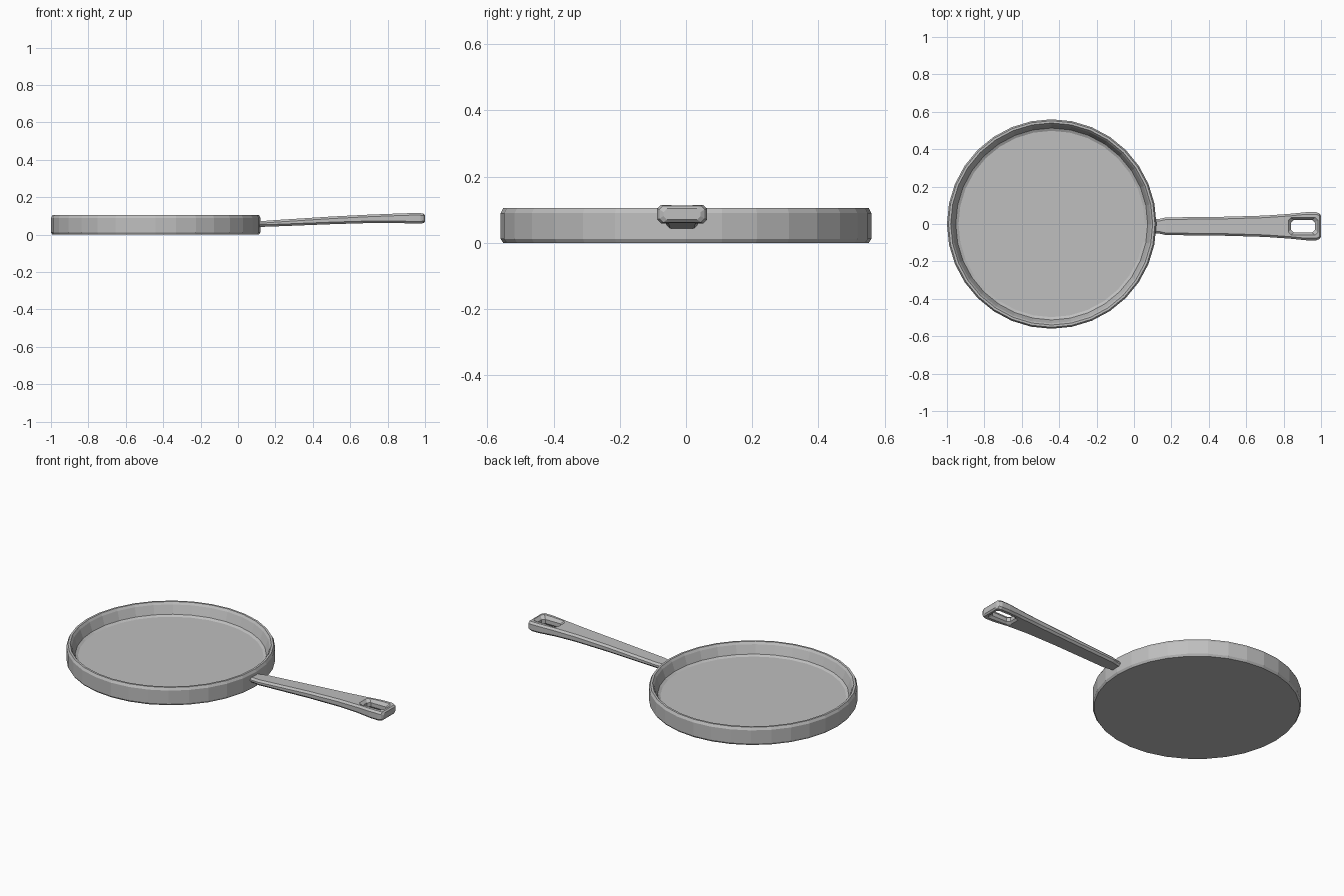
import bpy
import bmesh
from math import cos, sin, pi

cube = bpy.data.objects.get("Cube")
if cube:
    bpy.data.objects.remove(cube, do_unlink=True)

metal = bpy.data.materials.new("grey metal")
metal.use_nodes = True
colour = (0.52, 0.52, 0.52, 1)
metal.diffuse_color = colour
metal.node_tree.nodes["Principled BSDF"].inputs["Base Color"].default_value = colour


def loft(name, rings):
    """Skin a list of matching rings and cap both ends."""
    bm = bmesh.new()
    rows = [[bm.verts.new(p) for p in ring] for ring in rings]
    n = len(rows[0])
    for a, b in zip(rows, rows[1:]):
        for i in range(n):
            j = (i + 1) % n
            bm.faces.new((a[i], a[j], b[j], b[i]))
    bm.faces.new(rows[0])
    bm.faces.new(rows[-1])
    bmesh.ops.recalc_face_normals(bm, faces=bm.faces)
    mesh = bpy.data.meshes.new(name)
    bm.to_mesh(mesh)
    bm.free()
    mesh.materials.append(metal)
    obj = bpy.data.objects.new(name, mesh)
    bpy.context.collection.objects.link(obj)
    return obj


def chamfered(a, b, c):
    """Rectangle of half sizes a, b with corners cut by c."""
    return [(a, c - b), (a, b - c), (a - c, b), (c - a, b),
            (-a, b - c), (-a, c - b), (c - a, -b), (a - c, -b)]


# Pan body: underside, outer wall, rim, sloped inner wall, floor
SIDES = 32
profile = [(0.552, 0), (0.56, 0.012), (0.56, 0.09), (0.552, 0.105),
           (0.54, 0.105), (0.531, 0.092), (0.513, 0.042), (0.498, 0.034)]
loft("pan_body", [[(-0.44 + r * cos(2 * pi * i / SIDES),
                    r * sin(2 * pi * i / SIDES), z) for i in range(SIDES)]
                  for r, z in profile])

# Handle: stations of x, half width, bottom z, top z
MID_Y = -0.012
stations = [(0.105, 0.038, 0.042, 0.072), (0.135, 0.039, 0.042, 0.073),
            (0.17, 0.047, 0.043, 0.076), (0.5, 0.051, 0.056, 0.097),
            (0.7, 0.057, 0.062, 0.107), (0.83, 0.066, 0.063, 0.112),
            (0.92, 0.075, 0.06, 0.115), (0.975, 0.075, 0.059, 0.115),
            (0.992, 0.068, 0.062, 0.112), (1.0, 0.056, 0.07, 0.104)]
handle = loft("handle", [
    [(x, MID_Y + y, (low + top) / 2 + z)
     for y, z in chamfered(w, (top - low) / 2, 0.011)]
    for x, w, low, top in stations])

# Hanging hole, flared at the top and bottom
levels = [(0.04, 0.034), (0.058, 0.018), (0.073, 0), (0.096, 0),
          (0.116, 0.018), (0.14, 0.034)]
cutter = loft("hole_cutter", [
    [(0.903 + x, MID_Y + y, z)
     for x, y in chamfered(0.064 + flare, 0.034 + flare * 0.8, 0.015)]
    for z, flare in levels])
cutter.hide_render = True
cutter.hide_viewport = True
hole = handle.modifiers.new("hanging_hole", "BOOLEAN")
hole.operation = "DIFFERENCE"
hole.solver = "EXACT"
hole.object = cutter
